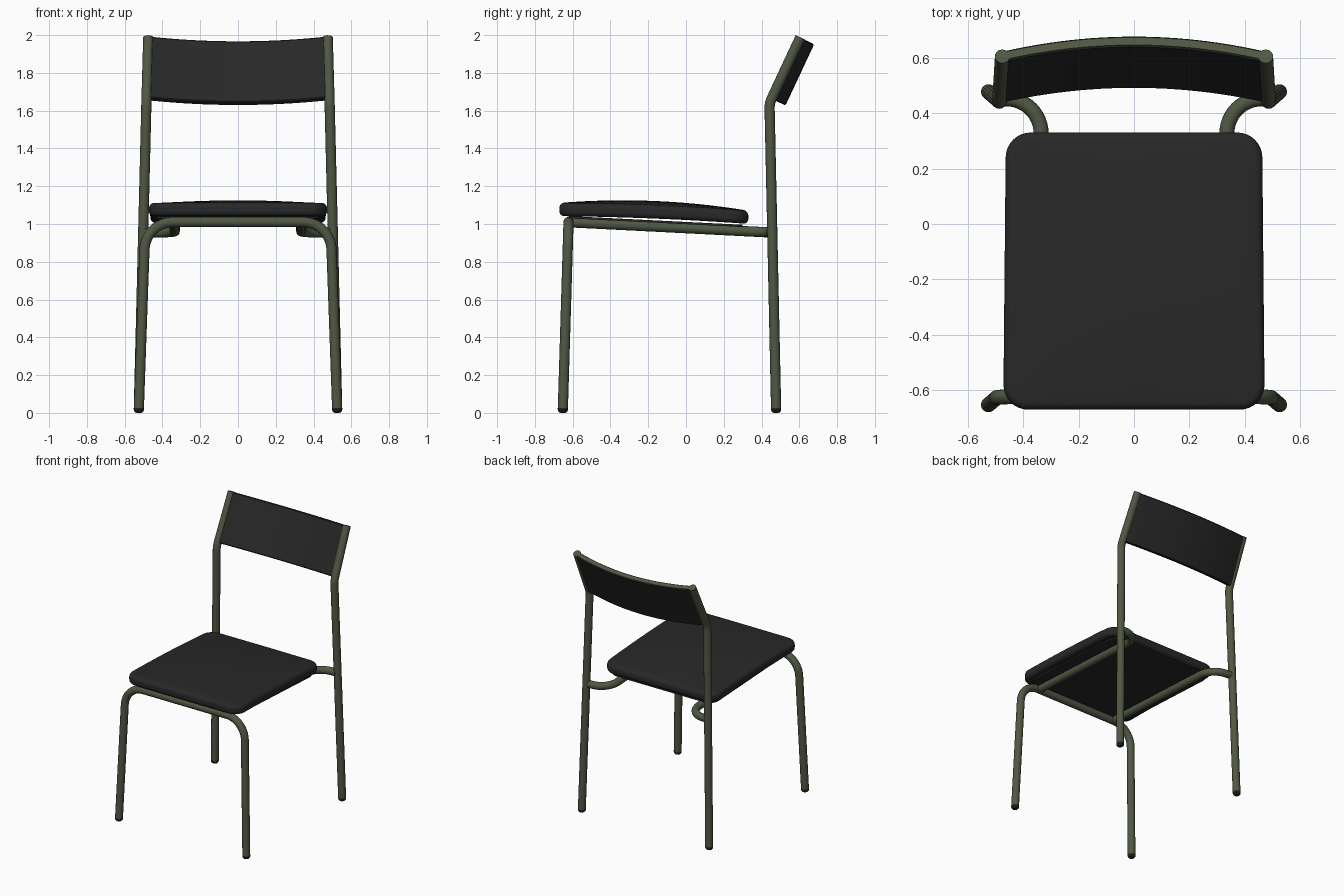
import bpy, bmesh, math
from mathutils import Vector

if "Cube" in bpy.data.objects:
    bpy.data.objects.remove(bpy.data.objects["Cube"])

R = 0.027


def material(name, rgb):
    m = bpy.data.materials.new(name)
    m.diffuse_color = (*rgb, 1)
    m.use_nodes = True
    m.node_tree.nodes["Principled BSDF"].inputs["Base Color"].default_value = m.diffuse_color
    return m


OLIVE = material("olive_paint", (0.08, 0.097, 0.056))
BLACK = material("black_panel", (0.021, 0.021, 0.021))
RUBBER = material("black_rubber", (0.012, 0.012, 0.012))


def smooth(ob, angle=35):
    bpy.ops.object.select_all(action='DESELECT')
    bpy.context.view_layer.objects.active = ob
    ob.select_set(True)
    bpy.ops.object.shade_smooth_by_angle(angle=math.radians(angle))


def add_mesh(name, bm, *mats):
    bmesh.ops.recalc_face_normals(bm, faces=bm.faces)
    me = bpy.data.meshes.new(name)
    bm.to_mesh(me)
    bm.free()
    for m in mats:
        me.materials.append(m)
    ob = bpy.data.objects.new(name, me)
    bpy.context.collection.objects.link(ob)
    smooth(ob)
    return ob


def fillet(points, radii, steps=12):
    """Polyline with rounded inner corners."""
    p = [Vector(q) for q in points]
    out = [p[0]]
    for a, c, b, r in zip(p, p[1:], p[2:], radii):
        u, v = (a - c).normalized(), (b - c).normalized()
        half = u.angle(v) / 2
        centre = c + (u + v).normalized() * r / math.sin(half)
        t = r / math.tan(half)
        s, e = (c + u * t - centre).normalized(), (c + v * t - centre).normalized()
        out += [centre + s.slerp(e, i / steps) * r for i in range(steps + 1)]
    return out + [p[-1]]


def tube(name, pts):
    cu = bpy.data.curves.new(name, 'CURVE')
    cu.dimensions = '3D'
    cu.bevel_depth = R
    cu.bevel_resolution = 6
    cu.use_fill_caps = True
    sp = cu.splines.new('POLY')
    sp.points.add(len(pts) - 1)
    for q, co in zip(sp.points, pts):
        q.co = (*co, 1)
    cu.materials.append(OLIVE)
    ob = bpy.data.objects.new(name, cu)
    bpy.context.collection.objects.link(ob)
    bpy.ops.object.select_all(action='DESELECT')
    bpy.context.view_layer.objects.active = ob
    ob.select_set(True)
    bpy.ops.object.convert(target='MESH')
    smooth(bpy.context.object, 40)


def foot(name, x, y):
    bm = bmesh.new()
    bmesh.ops.create_cone(bm, cap_ends=True, segments=24, radius1=R,
                          radius2=R, depth=0.026)
    bmesh.ops.translate(bm, verts=bm.verts, vec=(x, y, 0.013))
    rim = [e for e in bm.edges if all(v.co.z < 0.001 for v in e.verts)]
    bmesh.ops.bevel(bm, geom=rim, offset=0.018, segments=5, affect='EDGES', profile=0.5)
    add_mesh(name, bm, RUBBER)


def rounded_slab(size, corner, rim):
    """Box with rounded corners and, if rim > 0, rounded edges."""
    bm = bmesh.new()
    bmesh.ops.create_cube(bm, size=1)
    bmesh.ops.scale(bm, verts=bm.verts, vec=size)
    rise = lambda e: abs(e.verts[0].co.z - e.verts[1].co.z)
    bmesh.ops.bevel(bm, geom=[e for e in bm.edges if rise(e) > 0.005], offset=corner,
                    segments=8, affect='EDGES', profile=0.5)
    if rim:
        bmesh.ops.bevel(bm, geom=[e for e in bm.edges if rise(e) < 0.001], offset=rim,
                        segments=5, affect='EDGES', profile=0.5)
    return bm


# Front legs and crossbar as one bent tube
tube("front_leg_frame", fillet(
    [(-0.525, -0.652, 0.02), (-0.49, -0.622, 1.01), (0.49, -0.622, 1.01), (0.525, -0.652, 0.02)],
    [0.15, 0.15]))

# Rear posts, seat rails and feet on both sides
for side, s in (("left", -1), ("right", 1)):
    tube(f"rear_post_{side}", fillet(
        [(s * 0.525, 0.477, 0.02), (s * 0.485, 0.442, 1.64), (s * 0.475, 0.605, 1.988)],
        [0.12], 5))
    tube(f"seat_rail_{side}", fillet(
        [(s * 0.335, -0.615, 1.009), (s * 0.335, 0.45, 0.955), (s * 0.497, 0.452, 0.955)],
        [0.125]))
    foot(f"front_foot_{side}", s * 0.525, -0.652)
    foot(f"rear_foot_{side}", s * 0.525, 0.477)

# Seat: rounded slab, gently crowned and sloping back
bm = rounded_slab((0.934, 1.0, 0.07), 0.09, 0.026)
for axis, half in ((0, 0.467), (1, 0.5)):
    for i in range(1, 14):
        co, no = Vector(), Vector()
        co[axis] = -half + 2 * half * i / 14
        no[axis] = 1
        bmesh.ops.bisect_plane(bm, geom=bm.verts[:] + bm.edges[:] + bm.faces[:],
                               plane_co=co, plane_no=no)
for v in bm.verts:
    u, w = v.co.x / 0.467, v.co.y / 0.5
    top = 1 if v.co.z > 0 else 0
    v.co.z += 1.056 - 0.0205 * w + (1 - w * w) * (0.008 + top * 0.023 * (1 - u * u))
    v.co.x *= 1 - 0.01 * w
    v.co.y -= 0.17
add_mesh("seat", bm, BLACK)

# Thin support plate lying on the rails under the seat
bm = rounded_slab((0.86, 0.92, 0.012), 0.07, 0)
for v in bm.verts:
    v.co.y -= 0.16
    v.co.z += 1.013 - 0.05 * (v.co.y + 0.16)
add_mesh("seat_support_plate", bm, BLACK)

# Backrest: bowed panel leaning with the posts, olive along its upper edge
along = Vector((0, 0.163, 0.348)).normalized()
back = Vector((0, along.z, -along.y))
base = Vector((0, 0.455, 1.67))
N, LOW, H, T, B = 24, -0.008, 0.35, 0.042, 0.006
section = [(LOW, B), (LOW, T - B), (LOW + B, T), (H - B, T),
           (H, T - B), (H, B), (H - B, 0), (LOW + B, 0)]
bm = bmesh.new()
rings = []
for i in range(N + 1):
    u = -1 + 2 * i / N
    bow = -0.017 + 0.058 * (1 - u * u)
    rings.append([bm.verts.new(base + along * a + back * (bow + d)
                               + Vector((u * (0.474 - 0.008 * a / H), 0, 0)))
                  for a, d in section])
for a, b in zip(rings, rings[1:]):
    for k in range(8):
        f = bm.faces.new((a[k], a[(k + 1) % 8], b[(k + 1) % 8], b[k]))
        f.material_index = 1 if k == 4 else 0
bm.faces.new(rings[0])
bm.faces.new(rings[-1])
add_mesh("backrest", bm, BLACK, OLIVE)
